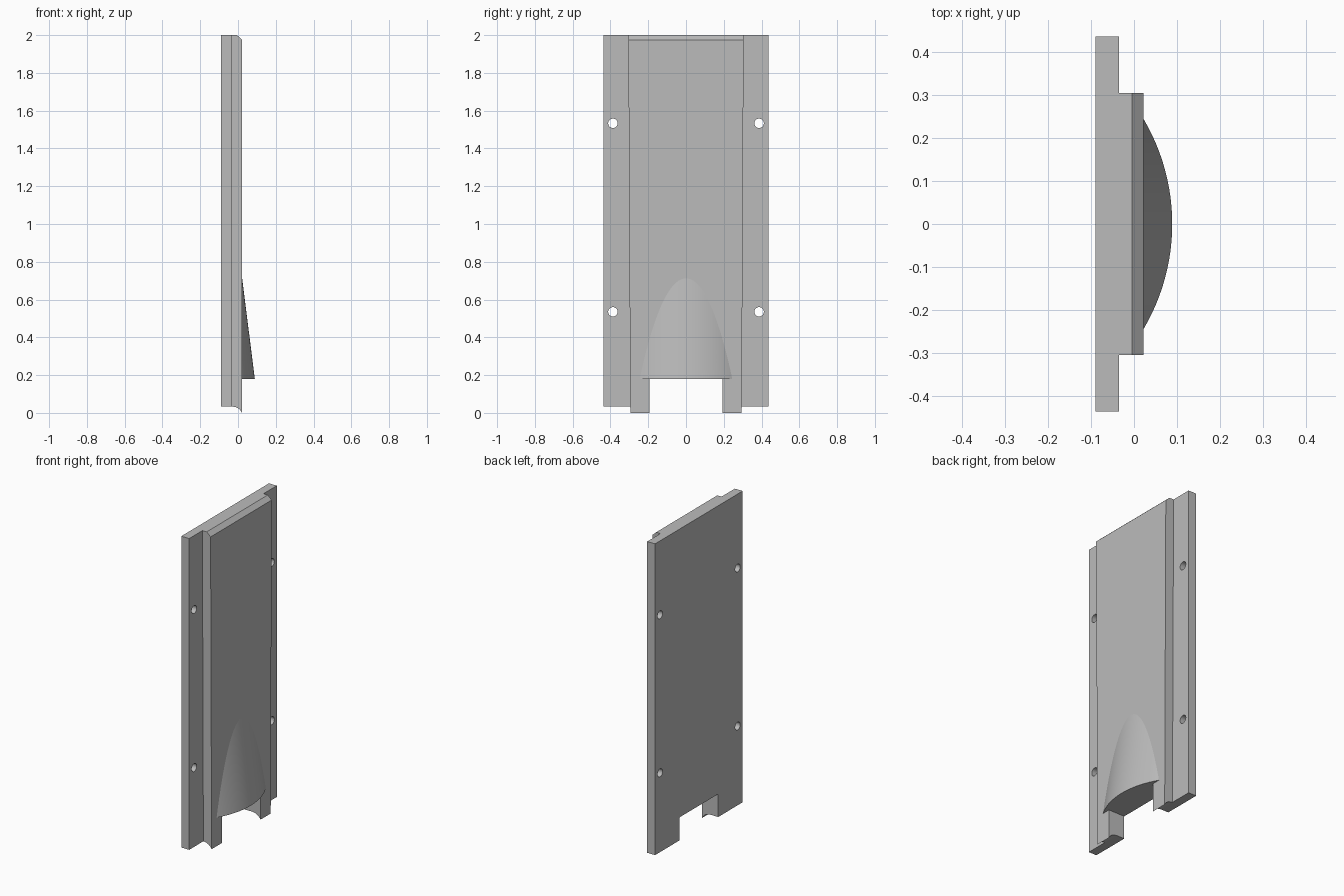
import bpy, bmesh, math
from mathutils import Matrix

if "Cube" in bpy.data.objects:
    bpy.data.objects.remove(bpy.data.objects["Cube"], do_unlink=True)

# Key depths and sizes
BACK, STEP, FACE = -0.09, -0.035, 0.022
NOTCH_W, NOTCH_Z = 0.193, 0.18

grey = bpy.data.materials.new("plain grey")
grey.use_nodes = True
colour = (0.5, 0.5, 0.5, 1)
grey.diffuse_color = colour
grey.node_tree.nodes["Principled BSDF"].inputs["Base Color"].default_value = colour


def finish(name, bm):
    bmesh.ops.recalc_face_normals(bm, faces=bm.faces)
    mesh = bpy.data.meshes.new(name)
    bm.to_mesh(mesh)
    bm.free()
    mesh.materials.append(grey)
    obj = bpy.data.objects.new(name, mesh)
    bpy.context.collection.objects.link(obj)
    return obj


def box(name, lo, hi):
    bm = bmesh.new()
    bmesh.ops.create_cube(bm, size=1)
    for v in bm.verts:
        v.co = [a + (c + 0.5) * (b - a) for a, b, c in zip(lo, hi, v.co)]
    return finish(name, bm)


def activate(obj):
    bpy.ops.object.select_all(action='DESELECT')
    obj.select_set(True)
    bpy.context.view_layer.objects.active = obj


def cut(obj, cutter):
    cutter.hide_render = True
    mod = obj.modifiers.new("cut", 'BOOLEAN')
    mod.operation, mod.solver, mod.object = 'DIFFERENCE', 'EXACT', cutter
    activate(obj)
    bpy.ops.object.modifier_apply(modifier=mod.name)


# Back plate with flanges
plate = box("back_plate", (BACK, -0.437, 0.035), (STEP, 0.437, 2.0))

# Raised panel: side profile (x, z) stretched across y, narrowing downwards
profile = [(STEP, 2.0), (-0.005, 2.0), (FACE, 1.975), (FACE, 0.0),
           (0.014, 0.012), (0.004, 0.022), (-0.01, 0.03), (STEP, 0.035)]
bm = bmesh.new()
sides = [[bm.verts.new((x, s * (0.295 + 0.005 * z), z)) for x, z in profile]
         for s in (-1, 1)]
for loop in sides:
    bm.faces.new(loop)
for i in range(len(profile)):
    j = (i + 1) % len(profile)
    bm.faces.new((sides[0][i], sides[0][j], sides[1][j], sides[1][i]))
panel = finish("raised_panel", bm)

# Bottom notch through both layers
notch = box("notch_cutter", (-0.2, -NOTCH_W, -0.2), (0.2, NOTCH_W, NOTCH_Z))
cut(plate, notch)
cut(panel, notch)
bpy.data.objects.remove(notch, do_unlink=True)

# Four screw holes in the flanges
bm = bmesh.new()
for y in (-0.387, 0.387):
    for z in (0.535, 1.533):
        place = Matrix.Translation((BACK, y, z)) @ Matrix.Rotation(math.pi / 2, 4, 'Y')
        bmesh.ops.create_cone(bm, cap_ends=True, segments=32, radius1=0.025,
                              radius2=0.025, depth=0.4, matrix=place)
holes = finish("hole_cutter", bm)
cut(plate, holes)
bpy.data.objects.remove(holes, do_unlink=True)

# Spout bulge: a tilted cylinder emerging from the panel face
RISE, HALF, TOP = 0.067, 0.245, 0.712
radius = (HALF ** 2 + RISE ** 2) / (2 * RISE)
ROWS, COLS = 20, 32
bm = bmesh.new()
tip = bm.verts.new((FACE, 0, TOP))
rows = []
for r in range(1, ROWS + 1):
    u = r / ROWS
    rise = RISE * u * u
    z = TOP + (NOTCH_Z - TOP) * u * u
    half_angle = math.acos(1 - rise / radius)
    row = []
    for c in range(COLS + 1):
        a = half_angle * (2 * c / COLS - 1)
        x = FACE + rise - radius * (1 - math.cos(a))
        row.append(bm.verts.new((x, radius * math.sin(a), z)))
    rows.append(row)
for c in range(COLS):
    bm.faces.new((tip, rows[0][c], rows[0][c + 1]))
    for upper, lower in zip(rows, rows[1:]):
        bm.faces.new((upper[c], lower[c], lower[c + 1], upper[c + 1]))
bm.faces.new(rows[-1])
bulge = finish("spout_bulge", bm)

for obj in (plate, panel, bulge):
    activate(obj)
    bpy.ops.object.shade_smooth_by_angle(angle=math.radians(30))
# The panel stays faceted
for poly in panel.data.polygons:
    poly.use_smooth = False
